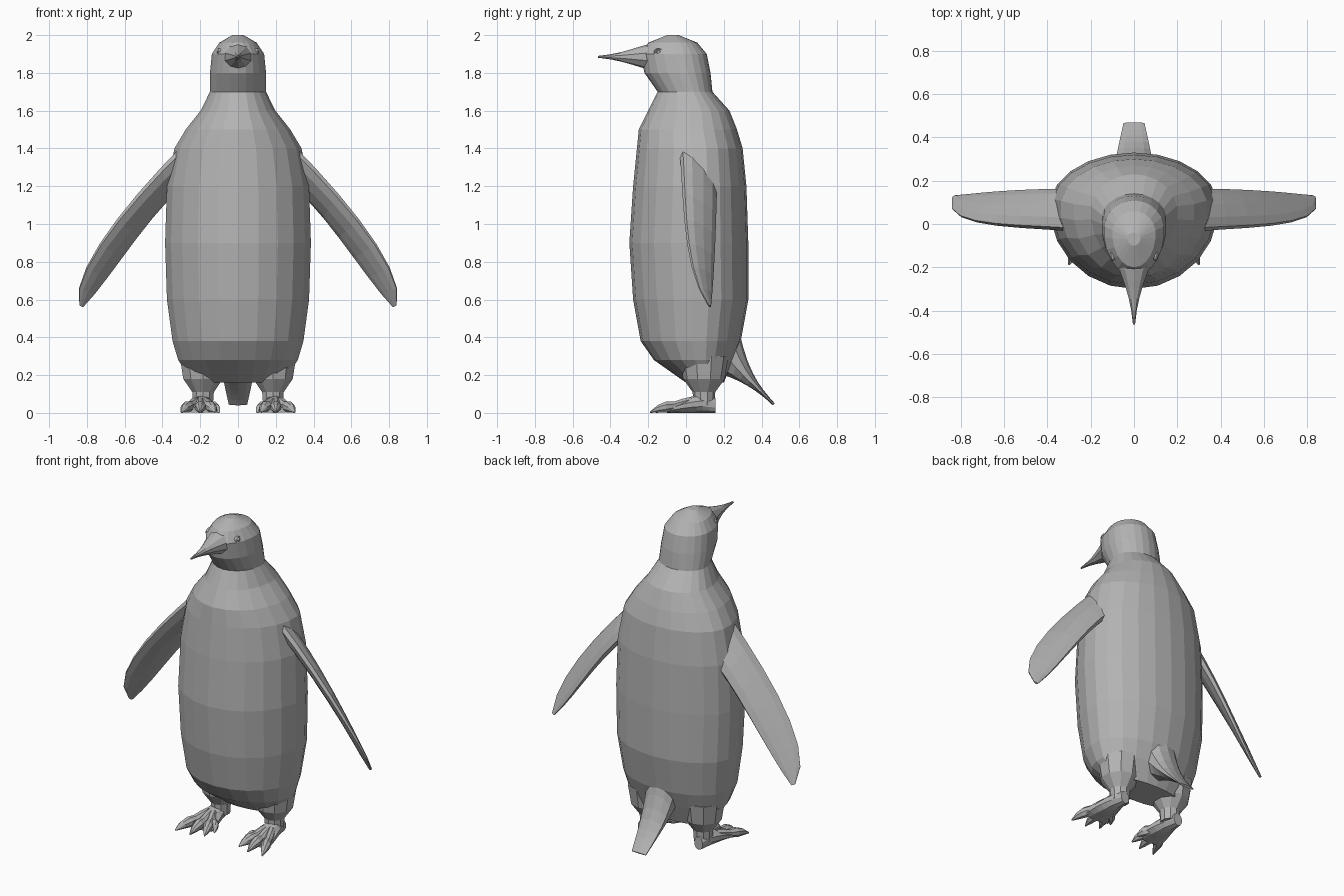
import bpy
import bmesh
from math import cos, sin, pi
from mathutils import Vector
from mathutils.geometry import interpolate_bezier

default_cube = bpy.data.objects.get("Cube")
if default_cube:
    bpy.data.objects.remove(default_cube, do_unlink=True)

# Single plain colour
colour = (.45, .45, .45, 1)
plain_grey = bpy.data.materials.new("plain grey")
plain_grey.use_nodes = True
plain_grey.diffuse_color = colour
plain_grey.node_tree.nodes["Principled BSDF"].inputs["Base Color"].default_value = colour


def ellipse(centre, across, upward, sides=10):
    """Ring of points about a centre, from two half axes."""
    angles = [2 * pi * (index + .5) / sides for index in range(sides)]
    return [Vector(centre) + Vector(across) * cos(angle) + Vector(upward) * sin(angle)
            for angle in angles]


def curve(start, start_handle, end_handle, end, samples=8):
    """Points along one smooth curve segment."""
    controls = [Vector(point) for point in (start, start_handle, end_handle, end)]
    return interpolate_bezier(*controls, samples)


def loft(name, rings, side=1):
    """Skin a stack of equal rings and cap both ends; side mirrors it in x."""
    bm = bmesh.new()
    rows = [[bm.verts.new((point[0] * side, point[1], point[2])) for point in ring]
            for ring in rings]
    for lower, upper in zip(rows, rows[1:]):
        for index in range(len(lower)):
            before = index - 1
            bm.faces.new((lower[before], lower[index], upper[index], upper[before]))
    bm.faces.new(rows[0])
    bm.faces.new(rows[-1])
    bmesh.ops.recalc_face_normals(bm, faces=bm.faces)
    mesh = bpy.data.meshes.new(name)
    bm.to_mesh(mesh)
    bm.free()
    mesh.materials.append(plain_grey)
    part = bpy.data.objects.new(name, mesh)
    bpy.context.collection.objects.link(part)


def body_ring(height, half_width, front, back):
    """Egg-shaped section, widest a little behind its middle."""
    widest = front + (back - front) * .6
    ring = ellipse((0, widest, height), (half_width, 0, 0), (0, 1, 0), sides=22)
    for point in ring:
        offset = point.y - widest
        point.y = widest + offset * (back - widest if offset > 0 else widest - front)
    return ring


# Body, neck and head: height, half width, front, back
body_sections = [
    (.16, .24, 0, .2),
    (.28, .32, -.17, .25),
    (.38, .35, -.24, .29),
    (.6, .38, -.28, .33),
    (.9, .39, -.3, .33),
    (1.2, .38, -.28, .32),
    (1.4, .34, -.26, .3),
    (1.5, .28, -.25, .27),
    (1.6, .2, -.2, .23),
    (1.7, .15, -.15, .14),
    (1.8, .15, -.22, .13),
    (1.9, .14, -.24, .11),
    (1.96, .1, -.2, .06),
    (2, .03, -.1, -.04),
]
loft("body_and_head", [body_ring(*section) for section in body_sections])

# Beak: the curve holds half width, y and half height
beak_profile = curve((.1, -.12, .08), (.07, -.24, .07), (.02, -.3, .02), (.005, -.465, .005))
loft("beak", [ellipse((0, y, 1.885), (width, 0, 0), (0, 0, height))
              for width, y, height in beak_profile])

# Tail: sections span the upper ridge and the underside
tail_ridge = curve((0, .28, .44), (0, .33, .2), (0, .4, .13), (0, .47, .05))
tail_underside = curve((0, .2, .2), (0, .3, .17), (0, .4, .1), (0, .46, .04))
tail_rings = []
for index, (top, bottom) in enumerate(zip(tail_ridge, tail_underside)):
    half_width = .1 - index * .007
    tail_rings.append(ellipse((top + bottom) / 2, (half_width, 0, 0), (top - bottom) / 2))
loft("tail", tail_rings)

# Shared outlines for the paired parts
leading_edge = curve((.3, -.03, 1.4), (.55, -.01, 1.15), (.9, -.02, .75), (.84, .12, .57))
trailing_edge = curve((.3, .16, 1.2), (.48, .16, 1.05), (.68, .15, .7), (.82, .13, .56))
leg_sections = [(.3, .13), (.18, .11), (.11, .06), (.04, .055)]
foot_profile = curve((.03, .155, .04), (.05, .08, .06), (.08, 0, .04), (.09, -.1, .015))
toe_tips = {"hind": (.1, -.09), "inner": (.12, -.16), "middle": (.2, -.19), "outer": (.3, -.19)}
toe_radii = [.025, .028, .026, .031, .022, .004]
eye_sections = [(.09, .026), (.106, .024), (.103, .016), (.112, .01)]

for side_name, side in (("left", 1), ("right", -1)):
    # Flipper: thin blade between its two edges
    blade = []
    for index, (lead, trail) in enumerate(zip(leading_edge, trailing_edge)):
        half = (lead - trail) / 2
        outward = half.cross(Vector((-1, 0, 1))).normalized()
        blade.append(ellipse((lead + trail) / 2, half, outward * (.045 - index * .0055)))
    loft(side_name + "_flipper", blade, side)

    # Leg: thigh tapering to the ankle
    loft(side_name + "_leg", [ellipse((.185, .095, height), (radius, 0, 0), (0, radius, 0))
                              for height, radius in leg_sections], side)

    # Foot: flat-based wedge widening forward
    loft(side_name + "_foot", [ellipse((.195, y, height), (width, 0, 0), (0, 0, height))
                               for width, y, height in foot_profile], side)

    # Toes: knuckled and ending in claws
    for toe_name, tip in toe_tips.items():
        root = Vector((.16 + tip[0] * .2, .02))
        toe = []
        for index, radius in enumerate(toe_radii):
            reach = index / (len(toe_radii) - 1)
            spot = root.lerp(Vector(tip), reach)
            height = max(radius, .06 * (1 - reach))
            toe.append(ellipse((spot.x, spot.y, height), (radius, 0, 0), (0, 0, radius), sides=8))
        loft(f"{side_name}_{toe_name}_toe", toe, side)

    # Eye: raised rim around a small ball
    loft(side_name + "_eye", [ellipse((x, -.145, 1.91), (0, radius, 0), (0, 0, radius * .8))
                              for x, radius in eye_sections], side)
